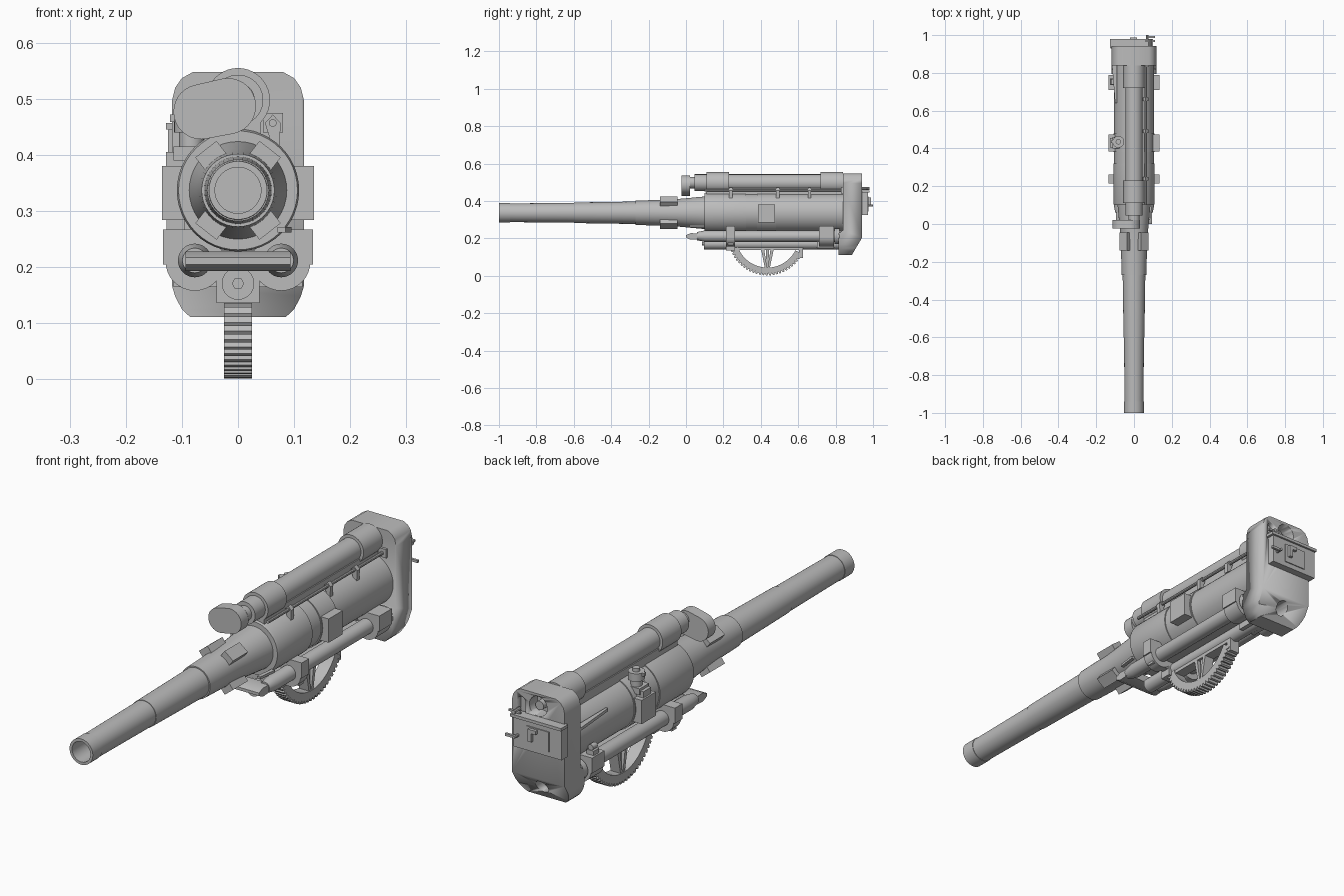
import bpy, bmesh, math
from mathutils import Vector, Matrix

if "Cube" in bpy.data.objects:
    bpy.data.objects.remove(bpy.data.objects["Cube"])

steel = bpy.data.materials.new("steel_grey")
steel.diffuse_color = (0.5, 0.5, 0.5, 1)
steel.use_nodes = True
steel.node_tree.nodes["Principled BSDF"].inputs["Base Color"].default_value = steel.diffuse_color
AXIS_Z = 0.337  # height of the bore


def finish(name, bm, smooth=True):
    bmesh.ops.recalc_face_normals(bm, faces=bm.faces)
    me = bpy.data.meshes.new(name)
    bm.to_mesh(me)
    bm.free()
    me.materials.append(steel)
    ob = bpy.data.objects.new(name, me)
    bpy.context.collection.objects.link(ob)
    if smooth:
        bpy.ops.object.select_all(action='DESELECT')
        ob.select_set(True)
        bpy.context.view_layer.objects.active = ob
        bpy.ops.object.shade_smooth_by_angle(angle=math.radians(32))
    return ob


def box(name, x, y, z, rot=None):
    """Box from (min, max) ranges, optionally turned about the bore."""
    bm = bmesh.new()
    bmesh.ops.create_cube(bm, size=1)
    for v in bm.verts:
        v.co = Vector([r[0] + (c + .5) * (r[1] - r[0]) for c, r in zip(v.co, (x, y, z))])
    if rot is not None:
        bm.transform(Matrix.Translation((0, 0, AXIS_Z)) @ Matrix.Rotation(rot, 4, 'Y'))
    return finish(name, bm, False)


def prism(name, pts, a, b, axis='Y'):
    """Extrude a 2D outline: (x, z) along Y, (y, z) along X, (x, y) along Z."""
    put = {'Y': lambda p, t: (p[0], t, p[1]), 'X': lambda p, t: (t, p[0], p[1]),
           'Z': lambda p, t: (p[0], p[1], t)}[axis]
    bm = bmesh.new()
    lo = [bm.verts.new(put(p, a)) for p in pts]
    hi = [bm.verts.new(put(p, b)) for p in pts]
    bm.faces.new(lo)
    bm.faces.new(hi)
    n = len(pts)
    for i in range(n):
        bm.faces.new((lo[i], lo[(i + 1) % n], hi[(i + 1) % n], hi[i]))
    return finish(name, bm)


def lathe(name, profile, x=0, z=AXIS_Z, n=40):
    """Spin (y, radius) points about a Y axis; radius 0 ends are merged."""
    bm = bmesh.new()
    rings = [[bm.verts.new((x + r * math.cos(2 * math.pi * i / n), y,
                            z + r * math.sin(2 * math.pi * i / n))) for i in range(n)]
             for y, r in profile]
    for a, b in zip(rings, rings[1:]):
        for i in range(n):
            bm.faces.new((a[i], a[(i + 1) % n], b[(i + 1) % n], b[i]))
    bmesh.ops.remove_doubles(bm, verts=bm.verts, dist=1e-5)
    return finish(name, bm)


def rod(name, x, z, r, y0, y1, n=32):
    return lathe(name, [(y0, 0), (y0, r), (y1, r), (y1, 0)], x, z, n)


def arc(cx, cz, r, a0, a1, n):
    return [(cx + r * math.cos(math.radians(a0 + (a1 - a0) * i / n)),
             cz + r * math.sin(math.radians(a0 + (a1 - a0) * i / n))) for i in range(n + 1)]


def boolean(ob, tool, op):
    m = ob.modifiers.new(op.lower(), 'BOOLEAN')
    m.operation, m.object, m.solver = op, tool, 'EXACT'
    bpy.context.view_layer.objects.active = ob
    bpy.ops.object.modifier_apply(modifier=m.name)
    bpy.data.objects.remove(tool)


# Barrel with open bore, and the reinforce collar behind it
lathe("barrel", [(0.8, 0), (0.8, .041), (-1, .041), (-1, .052), (-.94, .052), (-.94, .05),
                 (-.6, .053), (-.6, .055), (-.27, .06), (-.27, .065), (-.1, .07),
                 (-.04, .074), (.1, .087), (.1, 0)])
# Four clamp lugs around the collar
for i, deg in enumerate((38, -38, 142, -142)):
    box(f"collar_lug_{i}", (-.024, .024), (-.14, -.045), (.06, .093), math.radians(deg))
# Cradle sleeve with raised bands
lathe("cradle", [(.1, 0), (.1, .106), (.11, .109), (.32, .109), (.32, .105), (.38, .105),
                 (.38, .109), (.48, .109), (.48, .105), (.84, .105), (.84, 0)], n=48)
box("cradle_saddle", (-.04, .04), (.11, .84), (.42, .47))

# Upper recoil tube, sleeves and neck
lathe("upper_tube", [(.02, 0), (.02, .03), (.045, .03), (.045, .045), (.85, .045), (.85, 0)], 0, .498)
for i, (a, b) in enumerate(((.11, .23), (.72, .84))):
    rod(f"upper_sleeve_{i}", 0, .498, .057, a, b, 40)
# Tilted rounded end block on the front of the tube
prism("tube_end_block", arc(-.018, .487, .05, 102, -78, 16) + arc(-.066, .477, .049, 282, 102, 16),
      -.025, .022)

# Side trunnion blocks
for s, side in ((-1, "left"), (1, "right")):
    box(f"trunnion_{side}", sorted((s * .08, s * .135)), (.385, .475), (.284, .38))
    # Lower side tubes with two clamps each
    x = s * .077
    lathe(f"lower_tube_{side}", [(.06, 0), (.06, .022), (.1, .03), (.83, .03), (.83, 0)], x, .212)
    for i, (a, b) in enumerate(((.215, .262), (.71, .79))):
        rod(f"lower_clamp_{side}_{i}", x, .21, .052, a, b)
        box(f"clamp_pad_{side}_{i}", sorted((s * .06, s * .134)), (a, b), (.205, .267))
    rod(f"tube_collar_{side}", x, .212, .042, .795, .82)

# Wedge crossbar joining the lower tubes
prism("front_crossbar", [(.0, .205), (.0, .217), (.025, .228), (.075, .226), (.075, .196), (.025, .193)],
      -.094, .094, 'X')

# Central lower rail with hex nut
rod("lower_rail", 0, .171, .029, .095, .82)
rod("rail_nut", 0, .171, .011, .085, .1, 6)
box("rail_plate", (-.038, .038), (.215, .262), (.136, .23))
box("rail_plate_rear", (-.038, .038), (.7, .79), (.15, .23))
box("lower_web", (-.075, .075), (.13, .82), (.195, .225))
box("clamp_web", (-.115, .115), (.225, .255), (.165, .2))

# Toothed elevating arc with spokes
CY, CZ = .435, .212
a0, a1, teeth = 200, 333, 26
outer = []
for i in range(teeth):
    for f, r in ((0, .198), (.3, .21), (.7, .21), (.95, .198)):
        outer += arc(CY, CZ, r, a0 + (a1 - a0) * (i + f) / teeth, 0, 1)[:1]
prism("gear_arc", outer + arc(CY, CZ, .168, a1, a0, 24), -.025, .025, 'X')
box("gear_top_bar", (-.022, .022), (.245, .625), (.138, .152))
box("gear_end_post", (-.022, .022), (.603, .625), (.095, .15))
box("gear_centre_spoke", (-.012, .012), (.427, .443), (.03, .15))
for s in (-1, 1):
    prism("gear_spoke_front" if s < 0 else "gear_spoke_rear",
          [(CY + s * .035, .148), (CY + s * .018, .148), (CY, .035), (CY + s * .012, .035)],
          -.022, .022, 'X')

# Breech: rounded slab trimmed to its side outline
W = .118
half = [(.085, .111), (.1, .125), (.112, .148), (W, .168), (W, .495), (.112, .52), (.1, .537), (.08, .548)]
breech = prism("breech_block", half + [(-x, z) for x, z in reversed(half)], .8, .96)
trim = prism("breech_trim", [(.84, .6), (.942, .6), (.942, .205), (.88, .1), (.815, .1),
                             (.815, .225), (.84, .245)], -.2, .2, 'X')
boolean(breech, trim, 'INTERSECT')
boolean(breech, rod("upper_hole", 0, .498, .04, .89, 1.1), 'DIFFERENCE')
boolean(breech, rod("lower_hole", 0, .165, .027, .86, 1.1), 'DIFFERENCE')
boolean(breech, prism("arched_slot", arc(.075, .5, .018, 0, 180, 10) + [(.057, .44), (.093, .44)],
                      .92, 1.1), 'DIFFERENCE')
rod("upper_hole_plug", .01, .49, .018, .88, .92)

# Sliding breech wedge, top rail and handles
box("breech_wedge", (-.125, .09), (.93, .972), (.325, .445))
box("breech_rail", (-.128, .1), (.935, .98), (.445, .457))
box("wedge_plate", (-.07, .03), (.97, .976), (.345, .425))
box("wedge_latch", (.0, .016), (.97, .988), (.37, .42))
box("latch_arm", (-.02, .016), (.97, .988), (.405, .42))
rod("firing_handle", .07, .375, .006, .94, 1.0, 10)
box("handle_bar", (.07, .112), (.985, .995), (.37, .38))
box("rail_lever", (.06, .112), (.963, .973), (.462, .47))
rod("lever_pin", .085, .466, .008, .94, .98, 10)

# Control rod on the right with small brackets
rod("control_rod", .062, .457, .007, .1, .86, 10)
for i, y in enumerate((.24, .49, .66)):
    prism(f"rod_bracket_{i}", [(.062, .472), (.076, .457), (.074, .415), (.058, .425), (.048, .457)],
          y - .009, y + .009)
box("rod_end_clip", (.045, .08), (.83, .845), (.44, .475))
prism("front_lever", [(.07, .02), (.085, .02), (.095, .1), (.08, .1)], .262, .272, 'Z')

# Sight mount on the left trunnion
box("sight_post", (-.128, -.095), (.405, .455), (.37, .405))
box("sight_base", (-.115, -.055), (.4, .46), (.39, .415))
bm = bmesh.new()
for r, z0, z1 in ((.022, .41, .445), (.031, .44, .472), (.014, .47, .485)):
    bmesh.ops.create_cone(bm, cap_ends=True, segments=24, radius1=r, radius2=r, depth=z1 - z0,
                          matrix=Matrix.Translation((-.083, .435, (z0 + z1) / 2)))
finish("sight_head", bm)
box("sight_axle", (-.121, -.08), (.428, .442), (.459, .472))

# Left guard fin by the breech, and a clamp screw below it
prism("guard_fin", [(-.09, .64), (-.1, .64), (-.117, .845), (-.09, .845)], .39, .402, 'Z')
box("clamp_screw_base", (-.127, -.095), (.735, .77), (.262, .285))
rod("clamp_screw", -.111, .295, .012, .738, .767, 12)
